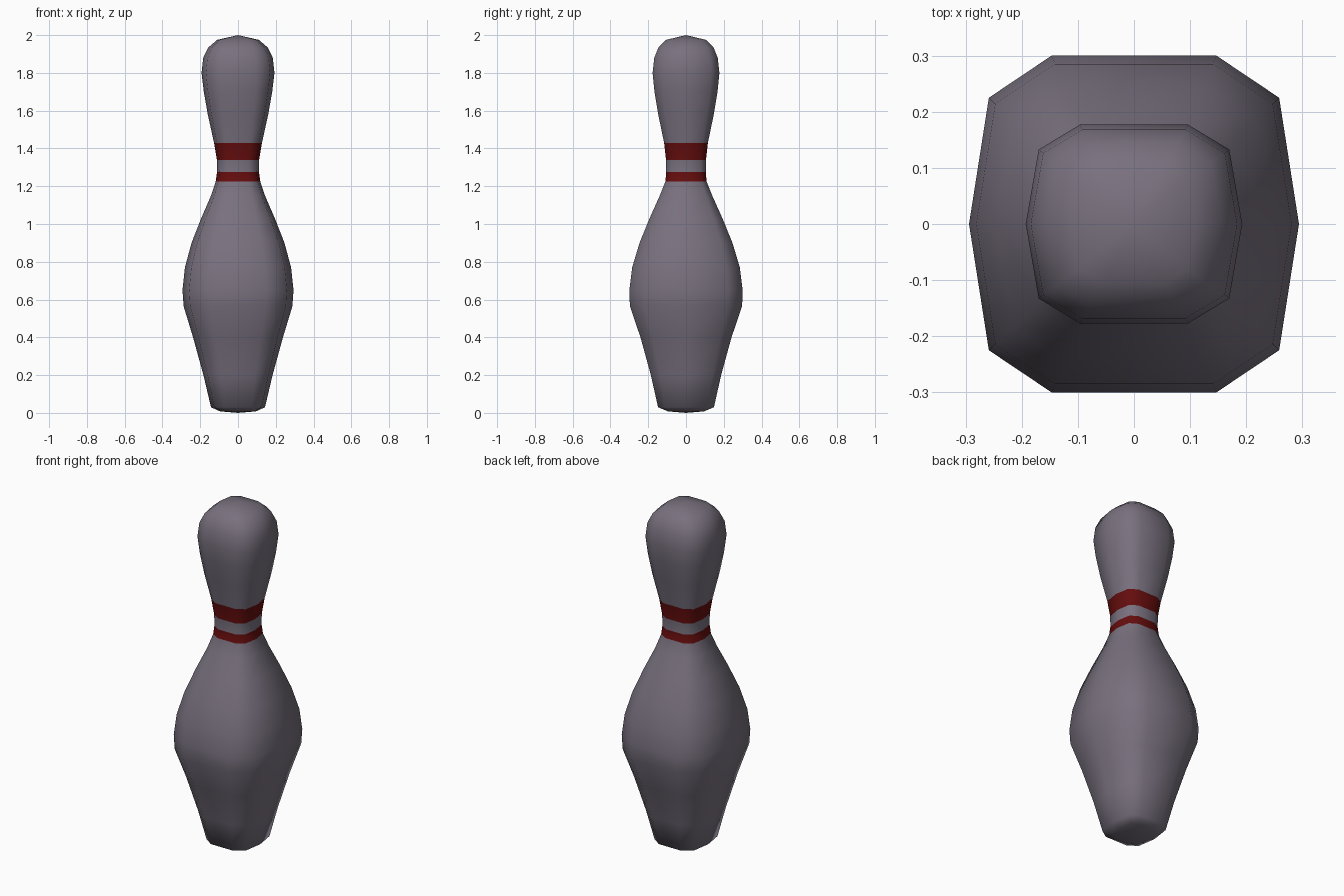
import bpy, bmesh

if "Cube" in bpy.data.objects:
    bpy.data.objects.remove(bpy.data.objects["Cube"])

def material(name, color):
    m = bpy.data.materials.new(name)
    m.diffuse_color = (*color, 1)
    m.use_nodes = True
    m.node_tree.nodes["Principled BSDF"].inputs["Base Color"].default_value = m.diffuse_color
    return m

# Ten-sided, squarish cross-section (unit half-widths)
SECTION = [(1, 0), (.88, .75), (.5, 1), (-.5, 1), (-.88, .75),
           (-1, 0), (-.88, -.75), (-.5, -1), (.5, -1), (.88, -.75)]

# Profile rings: height, half-width in x, half-width in y
RINGS = [(.008, .095, .095), (.03, .143, .148), (.2, .183, .186), (.4, .238, .241),
         (.565, .288, .297), (.65, .294, .30), (.77, .281, .285), (.9, .246, .246),
         (1.03, .195, .193), (1.15, .143, .139), (1.225, .118, .109),
         (1.275, .111, .105), (1.34, .112, .106), (1.43, .127, .116),
         (1.58, .160, .147), (1.7, .181, .167), (1.8, .193, .177),
         (1.88, .184, .168), (1.935, .157, .146), (1.975, .11, .105)]
STRIPES = [(1.225, 1.275), (1.34, 1.43)]

# Pin body, lofted through the rings with a pole at each end
bm = bmesh.new()
loops = [[bm.verts.new((x * rx, y * ry, z)) for x, y in SECTION] for z, rx, ry in RINGS]
bottom, top = bm.verts.new((0, 0, 0)), bm.verts.new((0, 0, 2))
n = len(SECTION)
for i in range(n):
    j = (i + 1) % n
    for a, b in zip(loops, loops[1:]):
        bm.faces.new((a[i], a[j], b[j], b[i]))
    bm.faces.new((bottom, loops[0][j], loops[0][i]))
    bm.faces.new((top, loops[-1][i], loops[-1][j]))

# Red neck stripes by height
for f in bm.faces:
    f.smooth = True
    z = f.calc_center_median().z
    f.material_index = int(any(lo < z < hi for lo, hi in STRIPES))

mesh = bpy.data.meshes.new("bowling_pin")
bm.to_mesh(mesh)
bm.free()
mesh.materials.append(material("pin grey", (.19, .165, .21)))
mesh.materials.append(material("stripe red", (.13, .004, .004)))
pin = bpy.data.objects.new("bowling_pin", mesh)
bpy.context.collection.objects.link(pin)
